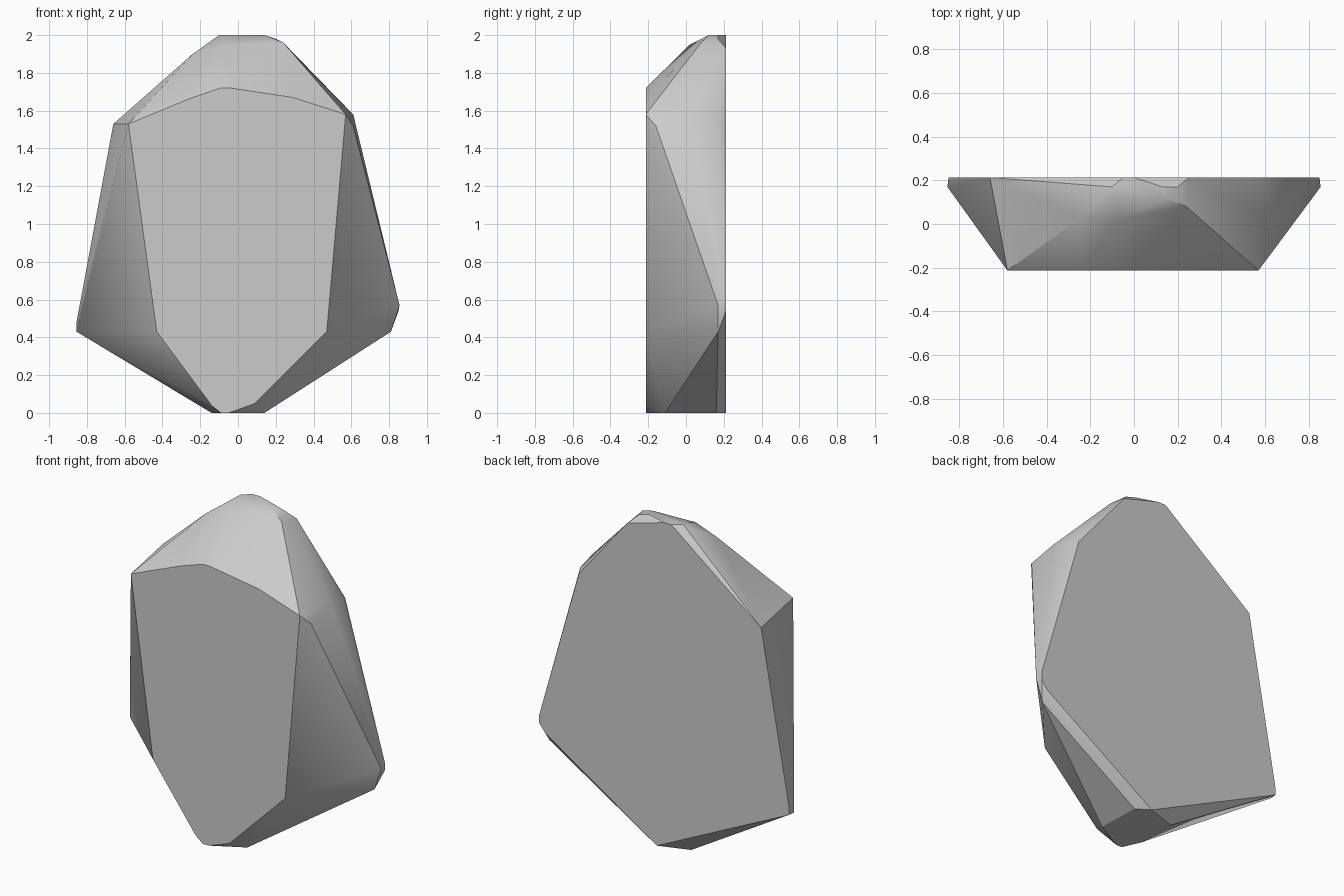
import bpy
import bmesh
import math

# Remove the default cube only
default_cube = bpy.data.objects.get("Cube")
if default_cube:
    bpy.data.objects.remove(default_cube, do_unlink=True)

HALF_DEPTH = 0.213
HEIGHT = 2.0


def make_material(name, colour):
    material = bpy.data.materials.new(name)
    material.use_nodes = True
    material.diffuse_color = colour
    material.node_tree.nodes["Principled BSDF"].inputs["Base Color"].default_value = colour
    return material


def upright_outline(points, y):
    """Place an (x, z) outline on an upright plane."""
    return [(x, y, z) for x, z in points]


def level_outline(points, z):
    """Place an (x, y) outline on a level plane."""
    return [(x, y, z) for x, y in points]


def hull_object(name, points, material):
    """Wrap points in a convex skin and merge its flat triangles."""
    bm = bmesh.new()
    for point in points:
        bm.verts.new(point)
    hull = bmesh.ops.convex_hull(bm, input=bm.verts[:], use_existing_faces=False)
    unused = [item for item in hull["geom_interior"] if isinstance(item, bmesh.types.BMVert)]
    bmesh.ops.delete(bm, geom=unused, context="VERTS")
    bmesh.ops.dissolve_limit(bm, angle_limit=math.radians(1), verts=bm.verts[:], edges=bm.edges[:])
    bmesh.ops.recalc_face_normals(bm, faces=bm.faces[:])
    mesh = bpy.data.meshes.new(name)
    bm.to_mesh(mesh)
    bm.free()
    mesh.materials.append(material)
    obj = bpy.data.objects.new(name, mesh)
    bpy.context.collection.objects.link(obj)
    return obj


# Flat front of the slab, narrower than the back
front = upright_outline([
    (-.58, 1.53), (-.48, 1.57), (-.24, 1.67), (-.09, 1.72), (-.04, 1.72),
    (.29, 1.67), (.57, 1.58), (.47, .43), (.09, .05),
    (-.05, 0), (-.09, 0), (-.14, .04), (-.43, .43),
], -HALF_DEPTH)

# Flat back of the slab
back = upright_outline([
    (-.66, 1.53), (-.05, HEIGHT), (0, HEIGHT), (.25, 1.93), (.58, 1.53),
    (.85, .59), (.85, .54), (.81, .49), (.05, 0), (-.85, .43), (-.85, .48),
], HALF_DEPTH)

# Small worn facets at the tip and the foot
tip = level_outline([(.14, .12), (.13, .17), (-.09, .14), (-.1, .17)], HEIGHT)
foot = level_outline([(.14, -.11), (.13, .16), (-.14, .15), (-.14, -.1)], 0)

# Chipped corners between front and back
shoulders = [
    (-.24, .03, 1.9), (-.08, .02, 1.95), (.24, .08, 1.96), (.2, .17, 1.98),
    (.61, .02, 1.58), (.61, -.16, 1.52), (.6, .17, 1.55),
]
hips = [(-.855, .17, .43), (-.855, .17, .48), (.81, .17, .43), (.855, .17, .57)]

# Rock slab
stone_grey = make_material("stone_grey", (.6, .6, .6, 1))
rock = hull_object("rock_slab", front + back + tip + foot + shoulders + hips, stone_grey)

# Soft shading across the shallow facets, crisp main ridges
bpy.ops.object.select_all(action="DESELECT")
rock.select_set(True)
bpy.context.view_layer.objects.active = rock
bpy.ops.object.shade_smooth_by_angle(angle=math.radians(30))
